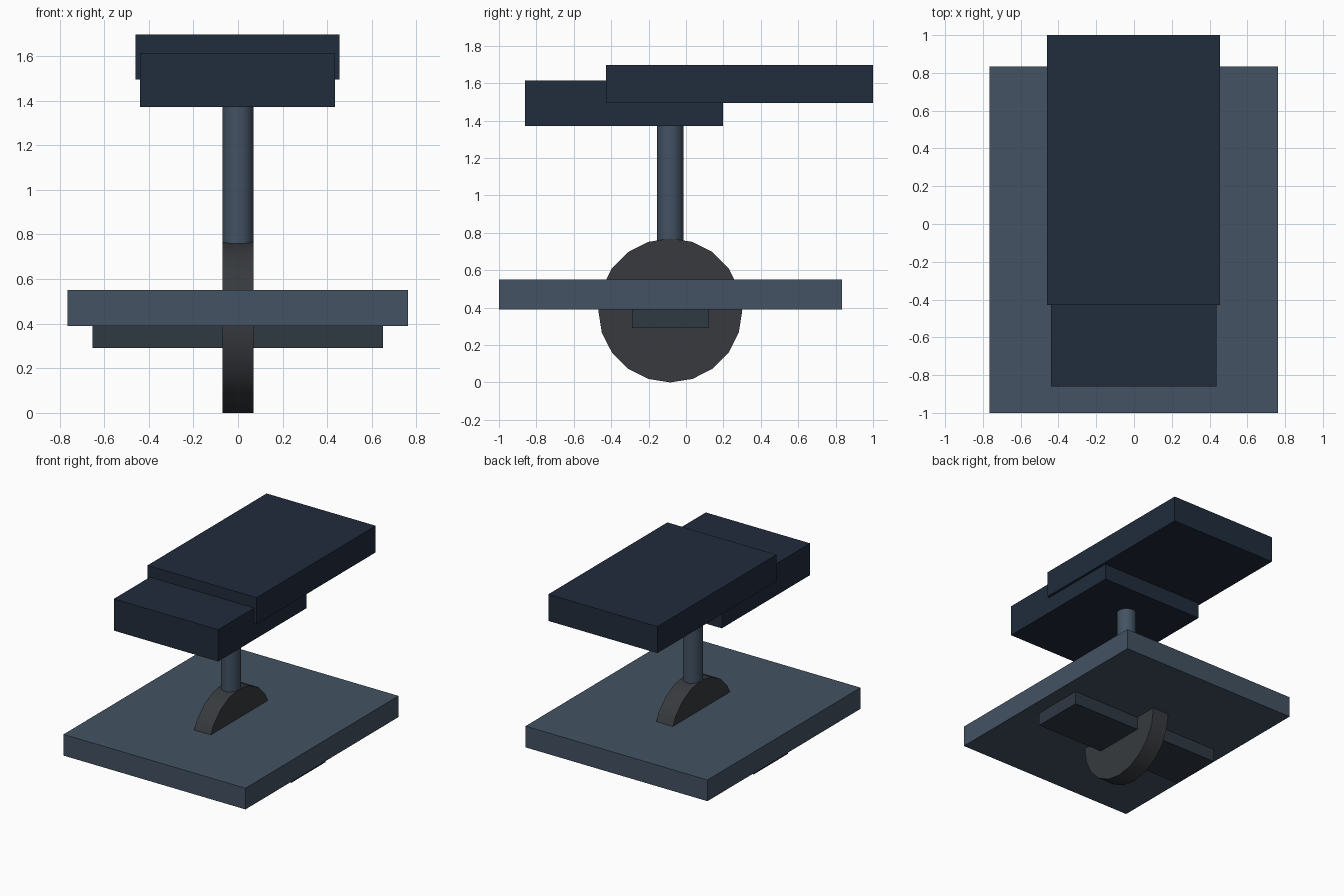
import bpy
import math

if "Cube" in bpy.data.objects:
    bpy.data.objects.remove(bpy.data.objects["Cube"])


def material(name, rgb):
    m = bpy.data.materials.new(name)
    m.diffuse_color = (*rgb, 1)
    m.use_nodes = True
    m.node_tree.nodes["Principled BSDF"].inputs["Base Color"].default_value = m.diffuse_color
    return m


NAVY = material("navy", (0.015, 0.025, 0.045))
SLATE = material("slate", (0.056, 0.084, 0.122))
DARK_SLATE = material("dark_slate", (0.028, 0.04, 0.055))
RUBBER = material("rubber", (0.038, 0.042, 0.048))


def box(name, x, y, z, mat):
    """Box from (min, max) ranges on each axis."""
    lo_hi = (x, y, z)
    bpy.ops.mesh.primitive_cube_add(size=1, location=[(a + b) / 2 for a, b in lo_hi])
    o = bpy.context.object
    o.name = name
    o.scale = [b - a for a, b in lo_hi]
    bpy.ops.object.transform_apply(location=False, rotation=False, scale=True)
    o.data.materials.append(mat)
    return o


def cylinder(name, sides, radius, depth, location, rotation, mat):
    bpy.ops.mesh.primitive_cylinder_add(vertices=sides, radius=radius, depth=depth,
                                        location=location, rotation=rotation)
    o = bpy.context.object
    o.name = name
    o.data.materials.append(mat)
    bpy.ops.object.shade_smooth_by_angle(angle=math.radians(30))
    return o


AXIS_Y = -0.084

# Deck with the axle block beneath it
box("deck", (-0.765, 0.763), (-1.0, 0.835), (0.39, 0.551), SLATE)
box("axle_block", (-0.653, 0.65), (-0.29, 0.12), (0.29, 0.45), DARK_SLATE)

# Single wheel running through the deck
cylinder("wheel", 20, 0.385, 0.14, (0, AXIS_Y, 0.385), (0, math.pi / 2, 0), RUBBER)

# Post between the wheel and the upper slabs
cylinder("post", 32, 0.07, 0.85, (0, AXIS_Y, 1.025), (0, 0, 0), SLATE)

# Overlapping upper slabs
box("lower_slab", (-0.44, 0.436), (-0.86, 0.199), (1.372, 1.613), NAVY)
box("upper_slab", (-0.46, 0.456), (-0.428, 1.0), (1.495, 1.697), NAVY)
